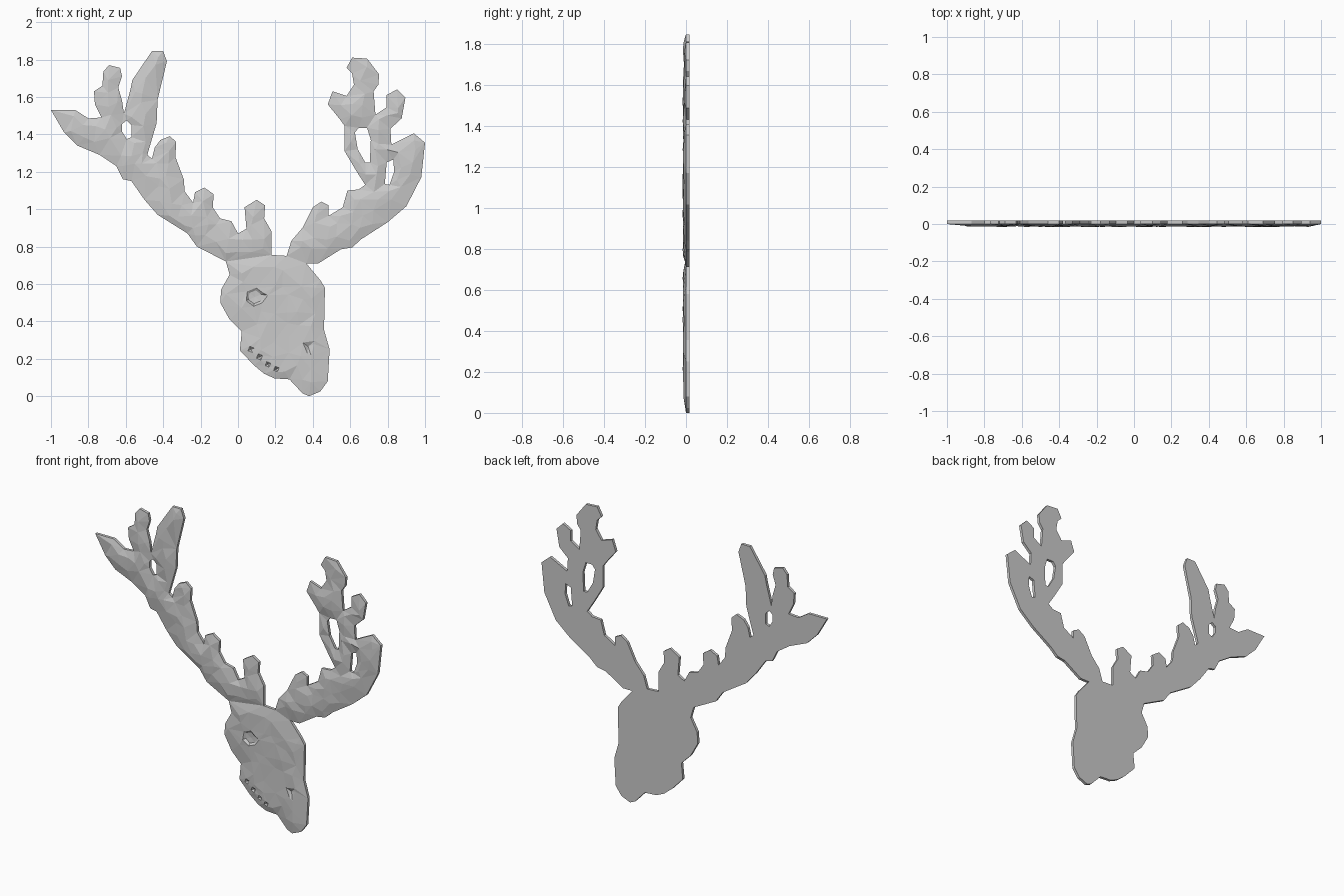
import bpy, bmesh, random
from math import cos, sin, tau
from mathutils import Vector
from mathutils.geometry import delaunay_2d_cdt, intersect_point_line

if "Cube" in bpy.data.objects:
    bpy.data.objects.remove(bpy.data.objects["Cube"])

random.seed(4)
BACK, RIM, RELIEF = 0.018, 0.0, 0.014


def inside(p, loop):
    hit = False
    for a, b in zip(loop, loop[1:] + loop[:1]):
        if (a.y > p.y) != (b.y > p.y) and p.x < a.x + (p.y - a.y) * (b.x - a.x) / (b.y - a.y):
            hit = not hit
    return hit


def edge_distance(p, loops):
    best = 9.0
    for loop in loops:
        for a, b in zip(loop, loop[1:] + loop[:1]):
            q, t = intersect_point_line(p, a, b)
            q = a if t < 0 else b if t > 1 else q
            best = min(best, (Vector(q[:2]) - p).length)
    return best


def carved_plate(name, outline, holes=(), dents=(), step=0.075):
    """Flat-backed plate whose front is a faceted, hand-carved relief."""
    loops = [[Vector(p) for p in l] for l in (outline, *holes)]

    def solid(p):
        return inside(p, loops[0]) and not any(inside(p, h) for h in loops[1:])

    pts, edges = [], []
    for loop in loops:
        s, n = len(pts), len(loop)
        pts += loop
        edges += [(s + i, s + (i + 1) % n) for i in range(n)]
    rim_count = len(pts)
    heights = {}
    # carved pits: a ring at surface level round a sunken centre
    for x, z, r, sides in dents:
        c = Vector((x, z))
        heights[len(pts)] = RIM
        pts.append(c)
        for i in range(sides):
            d = Vector((cos(tau * i / sides + 0.4), sin(tau * i / sides + 0.4)))
            pts.append(c + d * r)
            if r > 0.04:
                heights[len(pts)] = RIM - 0.003
                pts.append(c + d * r * 0.72)
    # scattered facet points
    for i in range(int(2.1 / step)):
        for j in range(int(2.0 / step)):
            p = Vector((-1.02 + (i + random.uniform(-.3, .3)) * step,
                        (j + random.uniform(-.3, .3)) * step))
            if solid(p) and edge_distance(p, loops) > 0.024 and all(
                    (p - Vector(d[:2])).length > d[2] * 1.3 for d in dents):
                pts.append(p)

    verts, _, tris, orig, _, _ = delaunay_2d_cdt(pts, edges, [], 0, 1e-5)
    bm = bmesh.new()
    front, back = [], []
    for v, o in zip(verts, orig):
        k = o[0] if o else 0
        y = RIM
        if k in heights:
            y = heights[k]
        elif k >= rim_count:
            d = edge_distance(v, loops)
            y = RIM - RELIEF * min(1, 0.45 + d / 0.12) + random.uniform(-.003, .003)
        front.append(bm.verts.new((v.x, y, v.y)))
        back.append(bm.verts.new((v.x, BACK, v.y)))
    used = {}
    for t in tris:
        if solid(sum((verts[i] for i in t), Vector((0, 0))) / 3):
            bm.faces.new([front[i] for i in t])
            bm.faces.new([back[i] for i in reversed(t)])
            for a, b in zip(t, t[1:] + t[:1]):
                used[(a, b)] = True
    for a, b in used:
        if (b, a) not in used:
            bm.faces.new((front[b], front[a], back[a], back[b]))
    bmesh.ops.delete(bm, geom=[v for v in bm.verts if not v.link_faces], context='VERTS')
    bmesh.ops.recalc_face_normals(bm, faces=bm.faces)
    me = bpy.data.meshes.new(name)
    bm.to_mesh(me)
    bm.free()
    bpy.context.collection.objects.link(bpy.data.objects.new(name, me))


# head with eye, nostril and mouth marks
carved_plate("head", [
    (-.065, .72), (-.045, .65), (-.09, .57), (-.095, .5), (-.045, .41), (.02, .345),
    (.01, .245), (.085, .165), (.14, .12), (.195, .095), (.275, .09), (.345, .015),
    (.38, 0), (.44, .025), (.48, .08), (.49, .25), (.46, .355), (.465, .58),
    (.44, .62), (.365, .71), (.26, .75), (.18, .755)],
    dents=[(.09, .53, .05, 6), (.375, .265, .035, 3), (.07, .25, .018, 4),
           (.115, .21, .018, 4), (.16, .17, .016, 4), (.205, .145, .016, 4)])

# antler on the viewer's left
carved_plate("left_antler", [
    (-.065, .72), (-.22, .80), (-.27, .87), (-.43, .97), (-.5, 1.05), (-.57, 1.15),
    (-.615, 1.16), (-.65, 1.23), (-.74, 1.29), (-.86, 1.34), (-.93, 1.41), (-1, 1.53),
    (-.87, 1.53), (-.8, 1.485), (-.73, 1.49), (-.765, 1.56), (-.77, 1.63), (-.725, 1.66),
    (-.72, 1.735), (-.69, 1.77), (-.63, 1.755), (-.62, 1.71), (-.64, 1.65), (-.62, 1.58),
    (-.61, 1.51), (-.575, 1.64), (-.565, 1.69), (-.46, 1.845), (-.4, 1.845), (-.38, 1.79),
    (-.43, 1.585), (-.435, 1.46), (-.485, 1.29), (-.46, 1.27), (-.445, 1.33), (-.415, 1.37),
    (-.365, 1.39), (-.33, 1.36), (-.335, 1.28), (-.29, 1.16), (-.285, 1.095), (-.24, 1.035),
    (-.23, 1.09), (-.18, 1.115), (-.13, 1.08), (-.135, 1.01), (-.095, .95), (-.035, .935),
    (0, .87), (.045, .895), (.035, 1.01), (.1, 1.05), (.145, 1.02), (.14, .95),
    (.18, .88), (.18, .755)],
    holes=[[(-.62, 1.455), (-.595, 1.475), (-.57, 1.45), (-.57, 1.385), (-.595, 1.375),
            (-.62, 1.415)]], step=0.065)

# antler on the viewer's right
carved_plate("right_antler", [
    (.26, .75), (.285, .83), (.345, .9), (.4, 1.01), (.445, 1.04), (.485, 1.02),
    (.485, .965), (.56, 1.01), (.585, 1.1), (.645, 1.105), (.68, 1.13), (.635, 1.2),
    (.57, 1.31), (.57, 1.445), (.545, 1.48), (.48, 1.56), (.505, 1.63), (.58, 1.605),
    (.62, 1.665), (.61, 1.725), (.58, 1.755), (.61, 1.81), (.69, 1.805), (.755, 1.72),
    (.75, 1.665), (.725, 1.63), (.735, 1.505), (.795, 1.545), (.795, 1.61), (.85, 1.64),
    (.895, 1.595), (.875, 1.485), (.815, 1.43), (.82, 1.345), (.94, 1.405), (1, 1.355),
    (.98, 1.17), (.9, 1.015), (.8, .93), (.66, .84), (.61, .795), (.55, .785),
    (.43, .71), (.365, .71)],
    holes=[[(.625, 1.41), (.645, 1.435), (.69, 1.435), (.71, 1.37), (.705, 1.25),
            (.68, 1.25), (.64, 1.32)],
           [(.795, 1.25), (.83, 1.265), (.835, 1.2), (.81, 1.13), (.785, 1.135)]], step=0.065)
